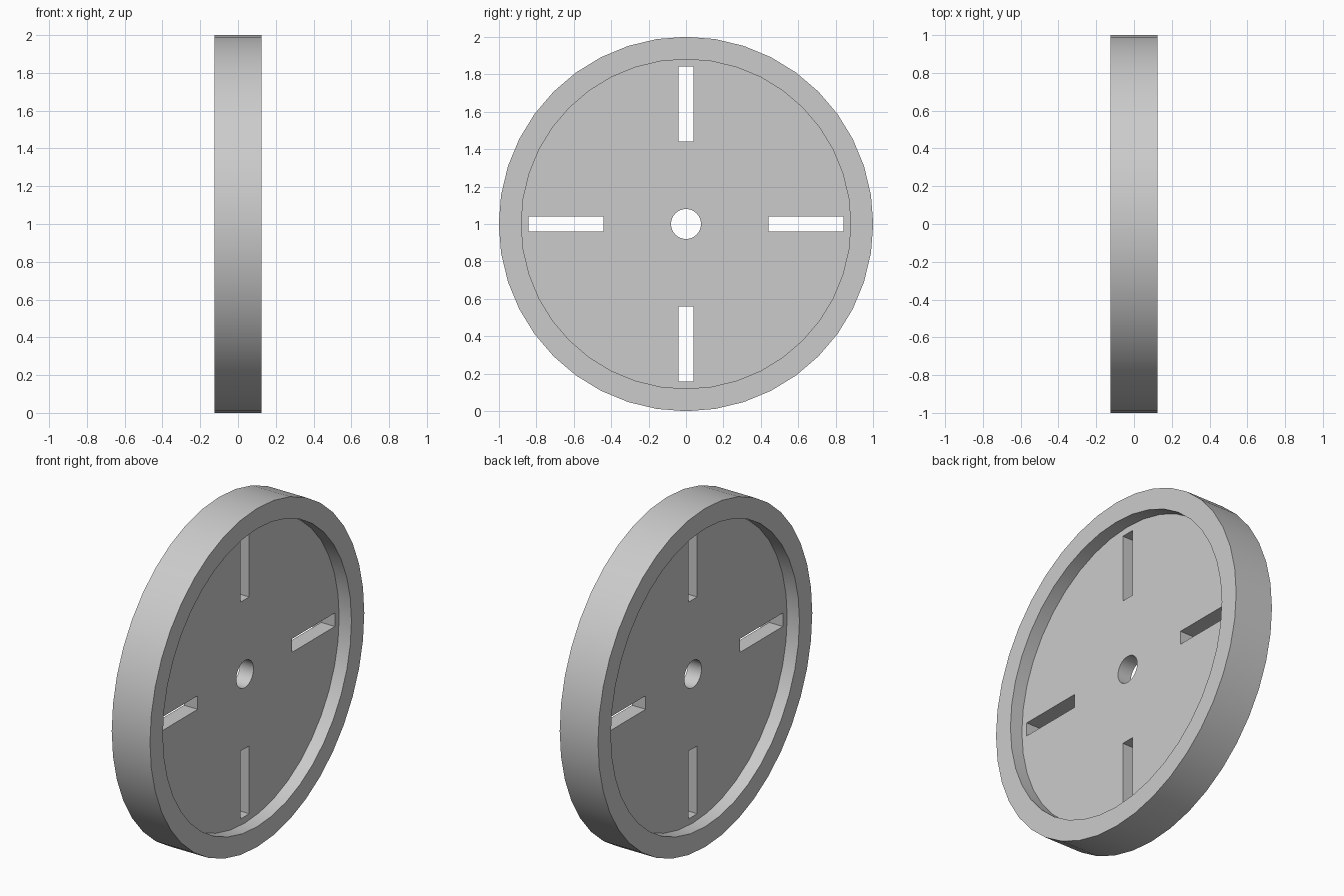
import bpy
import math

if "Cube" in bpy.data.objects:
    bpy.data.objects.remove(bpy.data.objects["Cube"], do_unlink=True)

SEGMENTS = 40
CENTRE_Z = 1.0
WIDTH = 0.25
RECESS = 0.08

grey = bpy.data.materials.new("plain_grey")
grey.use_nodes = True
grey.diffuse_color = (0.6, 0.6, 0.6, 1)
grey.node_tree.nodes["Principled BSDF"].inputs["Base Color"].default_value = (0.6, 0.6, 0.6, 1)


def cylinder(name, radius, depth, x=0.0, sides=SEGMENTS):
    """Cylinder lying along the axle, with a corner at the top."""
    bpy.ops.mesh.primitive_cylinder_add(
        vertices=sides, radius=radius, depth=depth,
        location=(x, 0, CENTRE_Z), rotation=(0, math.pi / 2, 0))
    obj = bpy.context.object
    obj.name = name
    return obj


def slot(name, angle):
    """Box for a radial slot through the web."""
    r = 0.64
    bpy.ops.mesh.primitive_cube_add(
        size=1, location=(0, r * math.cos(angle), CENTRE_Z + r * math.sin(angle)),
        rotation=(angle, 0, 0))
    obj = bpy.context.object
    obj.name = name
    obj.scale = (1, 0.4, 0.08)
    return obj


# Solid wheel blank
wheel = cylinder("wheel", 1.0, WIDTH)
wheel.data.materials.append(grey)

# Recesses on both faces, axle hole and four slots
cutters = [cylinder("recess_cutter", 0.88, 2 * RECESS, side * WIDTH / 2) for side in (-1, 1)]
cutters.append(cylinder("axle_cutter", 0.08, 1))
cutters += [slot("slot_cutter", i * math.pi / 2) for i in range(4)]

for cutter in cutters:
    cutter.hide_render = True
    bpy.ops.object.select_all(action="DESELECT")
    wheel.select_set(True)
    bpy.context.view_layer.objects.active = wheel
    cut = wheel.modifiers.new("cut", "BOOLEAN")
    cut.operation = "DIFFERENCE"
    cut.solver = "EXACT"
    cut.object = cutter
    bpy.ops.object.modifier_apply(modifier=cut.name)
    bpy.data.objects.remove(cutter, do_unlink=True)

bpy.ops.object.shade_smooth_by_angle(angle=math.radians(30))
